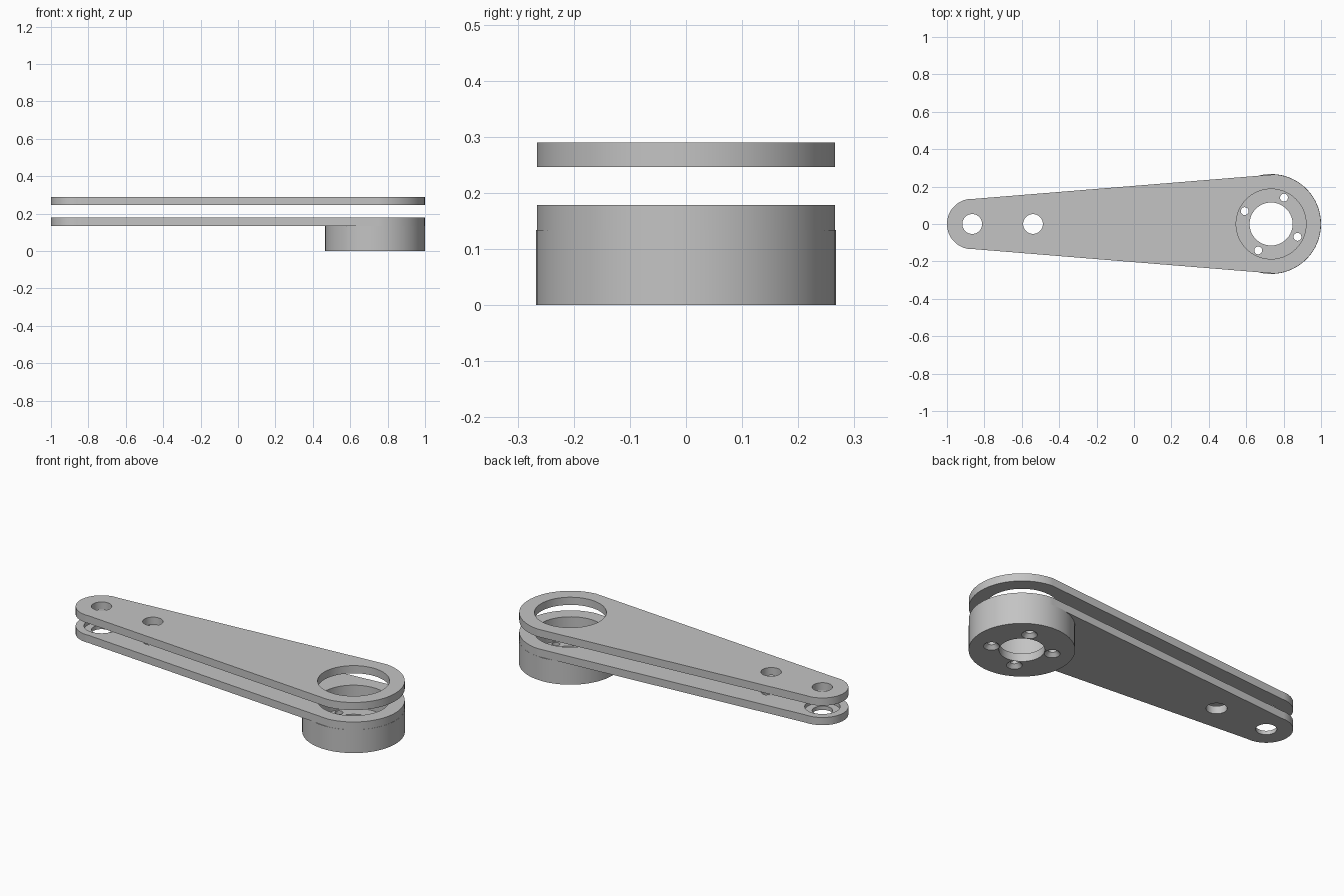
import bpy, bmesh
from math import sin, cos, acos, pi, radians

cube = bpy.data.objects.get("Cube")
if cube:
    bpy.data.objects.remove(cube, do_unlink=True)

grey = bpy.data.materials.new("plain grey")
grey.use_nodes = True
colour = (0.55, 0.55, 0.55, 1)
grey.diffuse_color = colour
grey.node_tree.nodes["Principled BSDF"].inputs["Base Color"].default_value = colour

HUB_X, TIP_X, MID_X = 0.733, -0.865, -0.54
HUB_R, TIP_R = 0.266, 0.135
PLATE = 0.044
LOWER_Z, UPPER_Z = 0.134, 0.246


def finish(name, bm):
    bmesh.ops.recalc_face_normals(bm, faces=bm.faces)
    mesh = bpy.data.meshes.new(name)
    bm.to_mesh(mesh)
    bm.free()
    mesh.materials.append(grey)
    obj = bpy.data.objects.new(name, mesh)
    bpy.context.collection.objects.link(obj)
    return obj


def turned(name, x, y, profile, sides=64):
    """Solid of revolution from (radius, z) pairs, bottom to top."""
    bm = bmesh.new()
    rings = [[bm.verts.new((x + r * cos(2 * pi * i / sides),
                            y + r * sin(2 * pi * i / sides), z))
              for i in range(sides)] for r, z in profile]
    for a, b in zip(rings, rings[1:]):
        for i in range(sides):
            j = (i + 1) % sides
            bm.faces.new((a[i], a[j], b[j], b[i]))
    bm.faces.new(rings[0])
    bm.faces.new(rings[-1])
    return finish(name, bm)


def arm_plate(name, z, steps=40):
    """Tapered plate: two round ends joined by tangent lines."""
    t = acos((HUB_R - TIP_R) / (HUB_X - TIP_X))
    outline = []
    for cx, r, start, end in ((HUB_X, HUB_R, -t, t), (TIP_X, TIP_R, t, 2 * pi - t)):
        for i in range(steps + 1):
            a = start + (end - start) * i / steps
            outline.append((cx + r * cos(a), r * sin(a), z))
    bm = bmesh.new()
    face = bm.faces.new([bm.verts.new(p) for p in outline])
    up = bmesh.ops.extrude_face_region(bm, geom=[face])
    moved = [v for v in up["geom"] if isinstance(v, bmesh.types.BMVert)]
    bmesh.ops.translate(bm, verts=moved, vec=(0, 0, PLATE))
    return finish(name, bm)


def cut(obj, cutters):
    bpy.context.view_layer.objects.active = obj
    for c in cutters:
        c.hide_render = True
        mod = obj.modifiers.new("hole", 'BOOLEAN')
        mod.operation, mod.solver, mod.object = 'DIFFERENCE', 'EXACT', c
        bpy.ops.object.modifier_apply(modifier=mod.name)
        bpy.data.objects.remove(c, do_unlink=True)


def drill(x, r, low, high):
    return turned("drill", x, 0, [(r, low), (r, high)])


# Two parallel arm plates with hub opening and pin holes
plates = []
for name, z in (("lower_plate", LOWER_Z), ("upper_plate", UPPER_Z)):
    plate = arm_plate(name, z)
    low, high = z - 0.02, z + PLATE + 0.02
    cut(plate, [drill(HUB_X, 0.187, low, high),
                drill(TIP_X, 0.053, low, high),
                drill(MID_X, 0.053, low, high)])
    plates.append(plate)

# Shallow seat around the tip hole of the lower plate
cut(plates[0], [drill(TIP_X, 0.092, LOWER_Z + 0.022, LOWER_Z + 0.07)])

# Hub cup with bearing recess, centre bore and countersunk screw holes
hub = turned("hub", HUB_X, 0, [(0.267, 0), (0.267, LOWER_Z)])
cutters = [drill(HUB_X, 0.187, 0.045, 0.2), drill(HUB_X, 0.115, -0.02, 0.1)]
for k in range(4):
    a = radians(64 + 90 * k)
    cutters.append(turned("screw_drill", HUB_X + 0.157 * cos(a), 0.157 * sin(a),
                          [(0.04, -0.02), (0.04, 0.0), (0.021, 0.02), (0.021, 0.1)], 32))
cut(hub, cutters)

# Smooth the round walls, keep the rims crisp
bpy.ops.object.select_all(action='DESELECT')
for obj in plates + [hub]:
    obj.select_set(True)
bpy.context.view_layer.objects.active = hub
bpy.ops.object.shade_smooth_by_angle(angle=radians(30))
